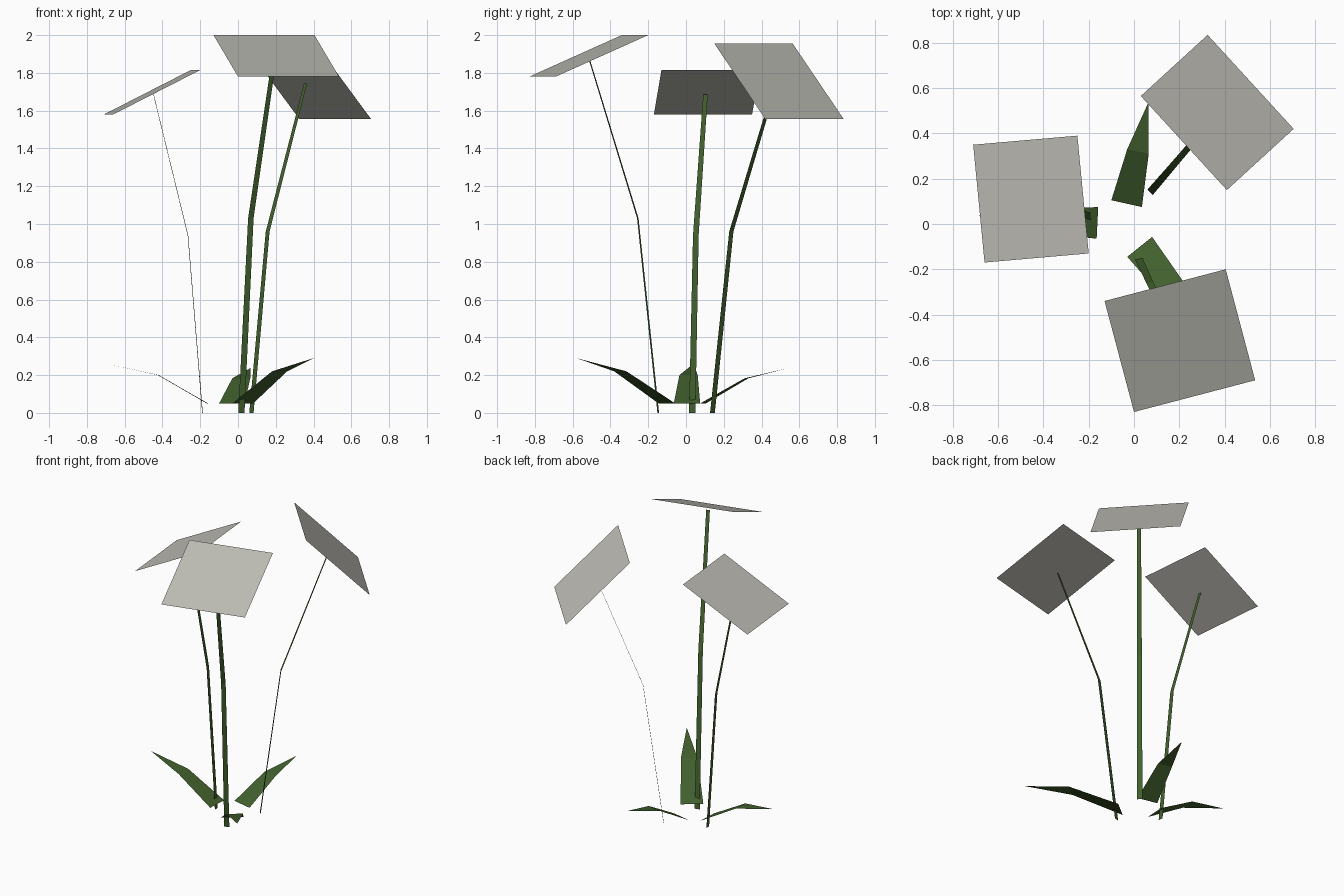
import bpy
from mathutils import Vector

if "Cube" in bpy.data.objects:
    bpy.data.objects.remove(bpy.data.objects["Cube"])


def material(name, rgb):
    m = bpy.data.materials.new(name)
    m.diffuse_color = (*rgb, 1)
    m.use_nodes = True
    m.node_tree.nodes["Principled BSDF"].inputs["Base Color"].default_value = m.diffuse_color
    return m


GREEN = material("leaf green", (0.054, 0.117, 0.027))
PETAL = material("pale grey petal", (0.51, 0.505, 0.46))


def sheet(name, verts, faces, mat):
    """Single-layer flat-shaded surface."""
    me = bpy.data.meshes.new(name)
    me.from_pydata([tuple(v) for v in verts], [], faces)
    me.materials.append(mat)
    ob = bpy.data.objects.new(name, me)
    bpy.context.collection.objects.link(ob)
    return ob


def flower_head(name, a, b, c):
    """Tilted flat card from three consecutive corners."""
    a, b, c = Vector(a), Vector(b), Vector(c)
    sheet(name, [a, b, c, a + c - b], [(0, 1, 2, 3)], PETAL)


def stem(name, path, across):
    """Bent, slightly tapering ribbon; across is its width direction."""
    side = Vector(across).normalized()
    verts = []
    for p, w in zip(path, (0.017, 0.015, 0.012)):
        verts += [Vector(p) - side * w, Vector(p) + side * w]
    sheet(name, verts, [(0, 1, 3, 2), (2, 3, 5, 4)], GREEN)


def leaf(name, base, middle, tip):
    """Pointed blade: wide base edge, middle edge, single tip."""
    sheet(name, [*base, *middle, tip], [(0, 1, 3, 2), (2, 3, 4)], GREEN)


# Left flower
flower_head("left_flower_head", (-0.66, -0.17, 1.58), (-0.20, -0.13, 1.815), (-0.25, 0.39, 1.815))
stem("left_stem", [(-0.188, 0.033, 0), (-0.265, 0.052, 0.94), (-0.447, 0.103, 1.685)], (-0.09, 1, 0))
leaf("left_leaf", [(-0.165, -0.065, 0.05), (-0.158, 0.075, 0.05)],
     [(-0.425, -0.035, 0.2), (-0.42, 0.062, 0.2)], (-0.69, 0.04, 0.26))

# Front flower
flower_head("front_flower_head", (0.0, -0.83, 1.78), (0.535, -0.69, 1.78), (0.405, -0.20, 2.0))
stem("front_stem", [(0.018, -0.147, 0), (0.068, -0.255, 1.03), (0.19, -0.51, 1.865)], (0.965, 0.26, 0))
leaf("front_leaf", [(-0.03, -0.145, 0.05), (0.08, -0.057, 0.05)],
     [(0.18, -0.38, 0.22), (0.26, -0.315, 0.22)], (0.40, -0.58, 0.29))

# Back flower
flower_head("back_flower_head", (0.41, 0.15, 1.955), (0.705, 0.42, 1.555), (0.325, 0.835, 1.555))
stem("back_stem", [(0.071, 0.14, 0), (0.157, 0.24, 0.96), (0.358, 0.475, 1.745)], (0.67, -0.74, 0))
leaf("back_leaf", [(-0.10, 0.105, 0.05), (0.035, 0.075, 0.05)],
     [(-0.03, 0.33, 0.183), (0.065, 0.31, 0.183)], (0.065, 0.54, 0.237))
